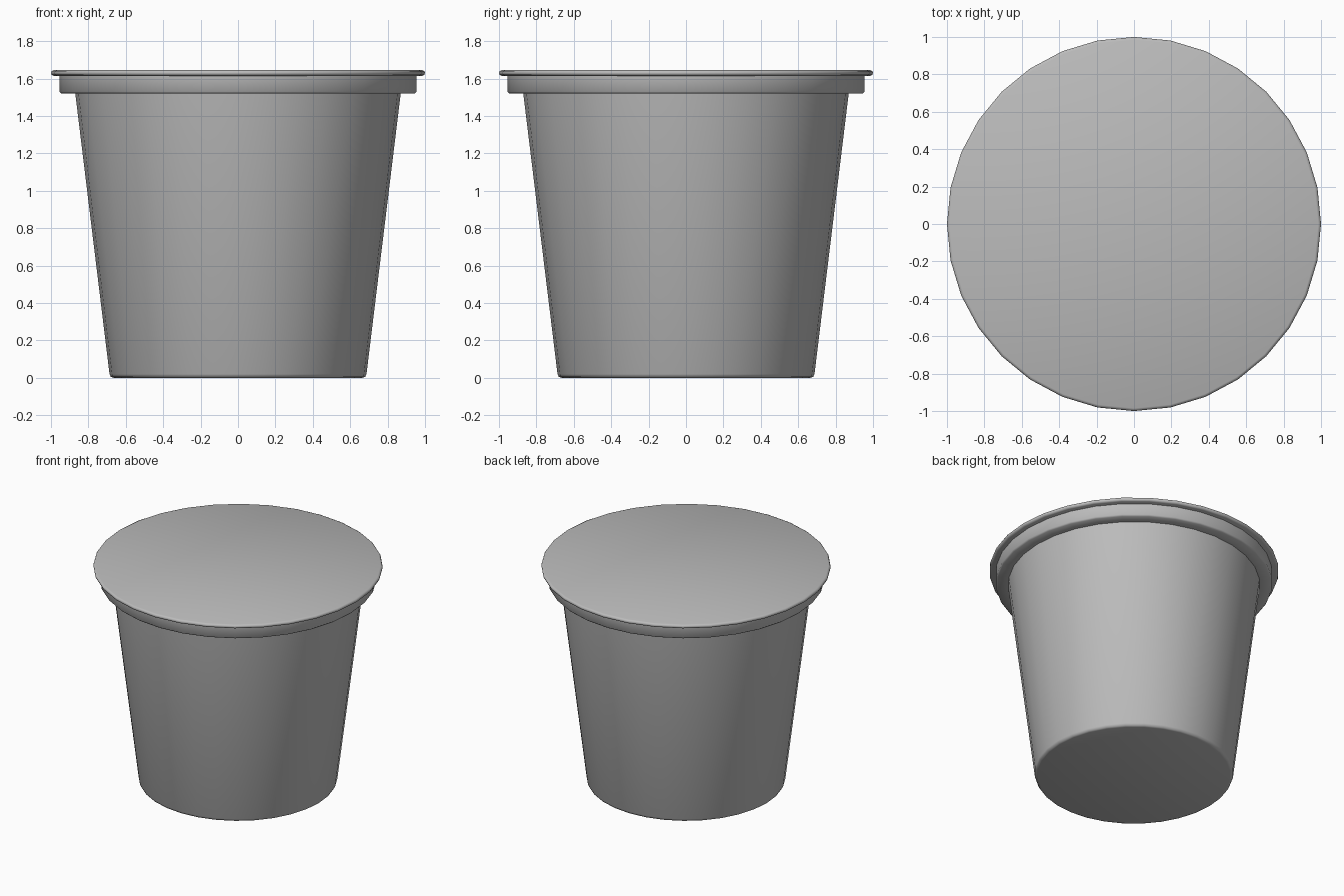
import bpy, bmesh, math

SIDES = 32

if "Cube" in bpy.data.objects:
    bpy.data.objects.remove(bpy.data.objects["Cube"], do_unlink=True)

grey = bpy.data.materials.new("plain grey")
grey.use_nodes = True
colour = (0.5, 0.5, 0.5, 1)
grey.diffuse_color = colour
grey.node_tree.nodes["Principled BSDF"].inputs["Base Color"].default_value = colour


def lathe(name, profile):
    """Closed solid from a (radius, height) profile, bottom to top."""
    bm = bmesh.new()
    rings = []
    for r, z in profile:
        rings.append([bm.verts.new((r * math.cos(2 * math.pi * i / SIDES),
                                    r * math.sin(2 * math.pi * i / SIDES), z))
                      for i in range(SIDES)])
    for low, high in zip(rings, rings[1:]):
        for i in range(SIDES):
            j = (i + 1) % SIDES
            bm.faces.new((low[i], low[j], high[j], high[i]))
    bm.faces.new(rings[0][::-1])
    bm.faces.new(rings[-1])
    mesh = bpy.data.meshes.new(name)
    bm.to_mesh(mesh)
    bm.free()
    mesh.materials.append(grey)
    obj = bpy.data.objects.new(name, mesh)
    bpy.context.collection.objects.link(obj)
    bpy.ops.object.select_all(action="DESELECT")
    obj.select_set(True)
    bpy.context.view_layer.objects.active = obj
    bpy.ops.object.shade_smooth_by_angle(angle=math.radians(50))
    return obj


# Tapered cup with a softened foot and a stepped collar
lathe("cup", [(0.665, 0), (0.68, 0.005), (0.687, 0.02), (0.87, 1.52),
              (0.945, 1.52), (0.955, 1.53), (0.955, 1.62)])

# Flat lid with a rounded rim overhanging the collar
lathe("lid", [(0.985, 1.615), (0.996, 1.62), (1.0, 1.63),
              (0.996, 1.64), (0.985, 1.645)])
